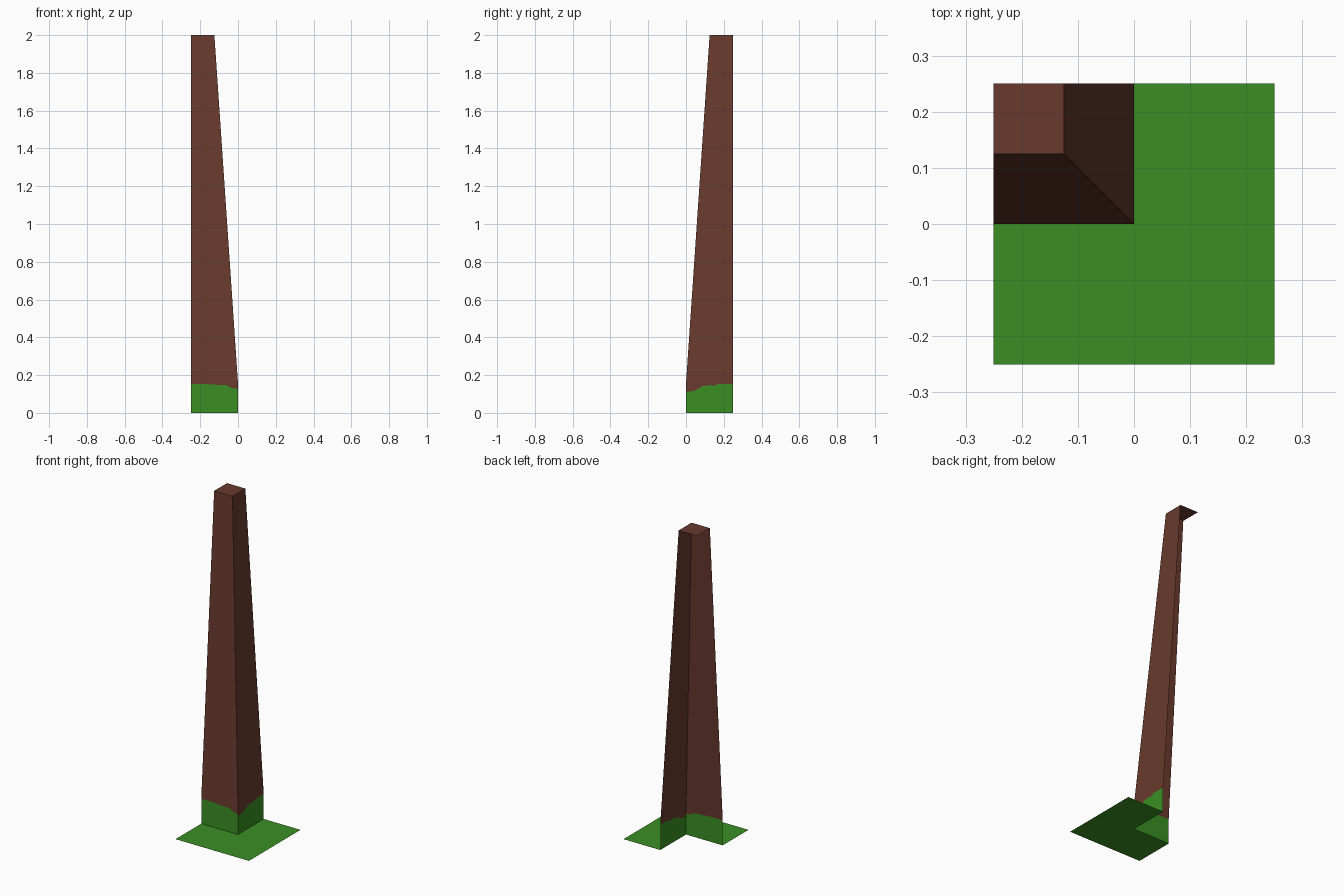
import bpy

if "Cube" in bpy.data.objects:
    bpy.data.objects.remove(bpy.data.objects["Cube"])

R, TOP, KNEE, H = 0.25, 0.125, 0.156, 2.0


def material(name, rgb):
    m = bpy.data.materials.new(name)
    m.diffuse_color = (*rgb, 1)
    m.use_nodes = True
    m.node_tree.nodes["Principled BSDF"].inputs["Base Color"].default_value = m.diffuse_color
    return m


grass = material("grass green", (0.042, 0.275, 0.017))
bark = material("bark brown", (0.138, 0.042, 0.026))


def build(name, verts, faces, mats):
    me = bpy.data.meshes.new(name)
    me.from_pydata(verts, [], faces)
    for m in (grass, bark):
        me.materials.append(m)
    for p, i in zip(me.polygons, mats):
        p.material_index = i
    me.update()
    ob = bpy.data.objects.new(name, me)
    bpy.context.collection.objects.link(ob)


def trunk_side(name, jag, place, flip):
    """Wall from outer edge (u = R) to the shared corner (u = 0);
    place(u, inset, z) puts a point on it; jag is the grass outline."""
    low = [(u, 0, 0) for u, _ in jag]
    mid = [(u, 0, z) for u, z in jag]
    high = [(u, 0, KNEE) for u, _ in jag]
    n = len(jag)
    pts = low + mid + high + [(R, TOP, H), (TOP, TOP, H)]
    faces, mats = [], []
    for row in (0, 1):
        for i in range(n - 1):
            a = row * n + i
            faces.append((a, a + 1, a + n + 1, a + n))
            mats.append(row)
    # tapered upper part
    faces.append(tuple(range(2 * n, 3 * n)) + (3 * n + 1, 3 * n))
    mats.append(1)
    if flip:
        faces = [f[::-1] for f in faces]
    build(name, [place(*p) for p in pts], faces, mats)


# Two open trunk walls with a ragged grass edge
trunk_side("trunk_front",
           [(0.25, 0.154), (0.16, 0.154), (0.15, 0.15), (0.06, 0.147),
            (0.035, 0.132), (0, 0.127)],
           lambda u, d, z: (-u, d, z), False)
trunk_side("trunk_right",
           [(0.25, 0.154), (0.17, 0.154), (0.15, 0.143), (0.13, 0.147),
            (0.09, 0.142), (0.04, 0.115), (0, 0.113)],
           lambda u, d, z: (-d, u, z), True)

# Flat cap on the trunk
build("trunk_cap", [(-R, TOP, H), (-TOP, TOP, H), (-TOP, R, H), (-R, R, H)],
      [(0, 1, 2, 3)], [1])

# L-shaped grass ground
build("grass_ground",
      [(-R, -R, 0), (0, -R, 0), (R, -R, 0), (R, 0, 0), (R, R, 0), (0, R, 0),
       (0, 0, 0), (-R, 0, 0)],
      [(0, 1, 6, 7), (1, 2, 3, 6), (6, 3, 4, 5)], [0, 0, 0])
